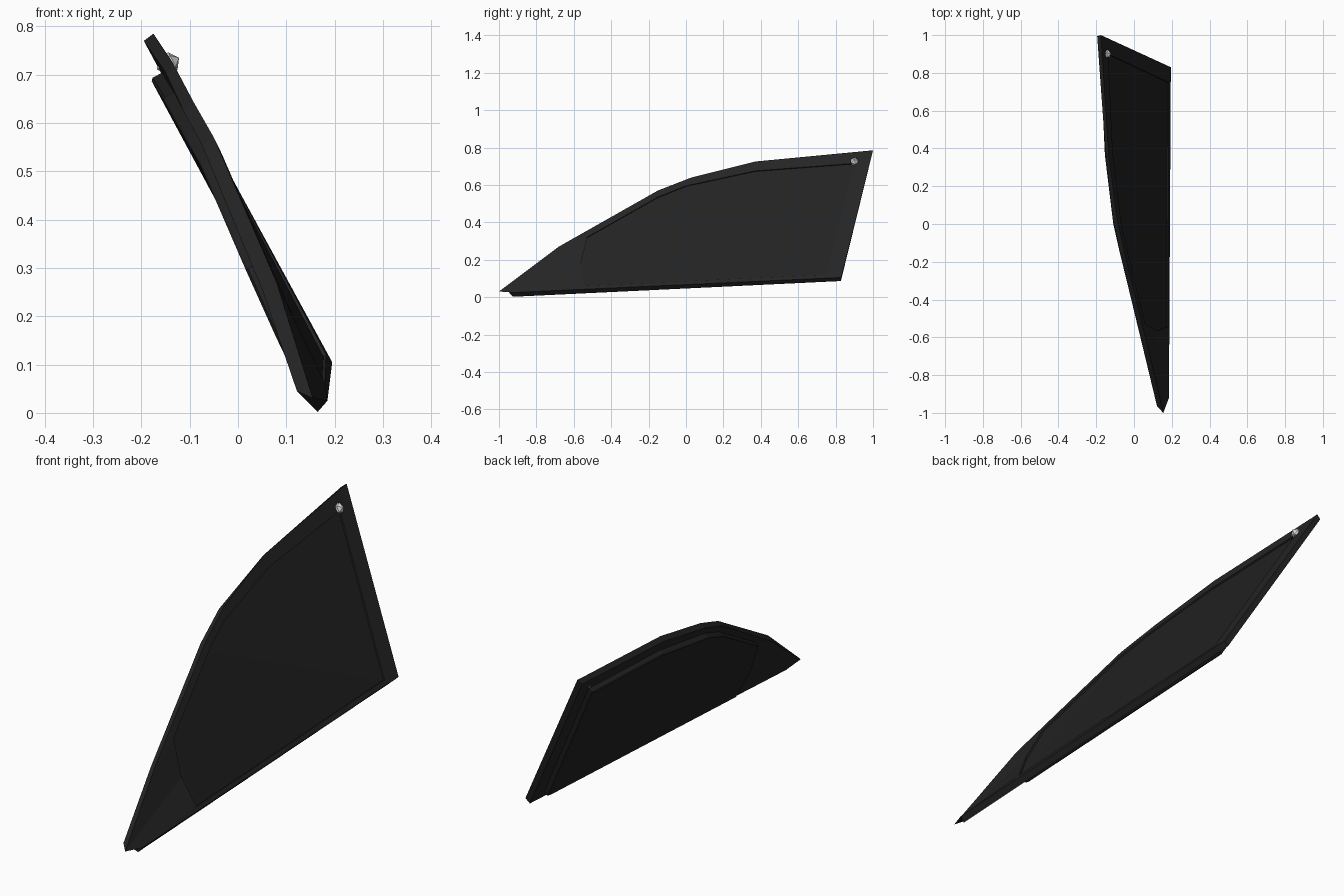
import bpy
import bmesh
from mathutils import Vector

cube = bpy.data.objects.get("Cube")
if cube:
    bpy.data.objects.remove(cube, do_unlink=True)


def material(name, rgb, rough):
    mat = bpy.data.materials.new(name)
    mat.use_nodes = True
    mat.diffuse_color = (*rgb, 1)
    shader = mat.node_tree.nodes["Principled BSDF"]
    shader.inputs["Base Color"].default_value = (*rgb, 1)
    shader.inputs["Roughness"].default_value = rough
    return mat


frame_black = material("frame black", (0.018, 0.018, 0.018), 0.6)
pane_black = material("pane black", (0.016, 0.016, 0.016), 0.6)
stud_white = material("stud white", (0.7, 0.7, 0.7), 0.5)

# Direction pointing out of the leaning panel
OUT = Vector((0.88, 0, 0.47)).normalized()


def finish(bm, name, mat):
    bmesh.ops.recalc_face_normals(bm, faces=bm.faces)
    mesh = bpy.data.meshes.new(name)
    bm.to_mesh(mesh)
    bm.free()
    obj = bpy.data.objects.new(name, mesh)
    bpy.context.collection.objects.link(obj)
    mesh.materials.append(mat)
    return obj


def loft(name, rings, mat, closed):
    """Join matching rings with quads, either capped or looped into a frame."""
    bm = bmesh.new()
    loops = [[bm.verts.new(p) for p in ring] for ring in rings]
    pairs = list(zip(loops, loops[1:]))
    if closed:
        pairs.append((loops[-1], loops[0]))
    for a, b in pairs:
        for i in range(len(a)):
            j = (i + 1) % len(a)
            bm.faces.new((a[i], a[j], b[j], b[i]))
    if not closed:
        caps = [bm.faces.new(loops[0]), bm.faces.new(loops[-1])]
        bmesh.ops.triangulate(bm, faces=caps)
    return finish(bm, name, mat)


def shift(ring, depth, scale=1.0):
    centre = sum(ring, Vector()) / len(ring)
    return [centre + (p - centre) * scale + OUT * depth for p in ring]


# Outlines run from the front tip, over the top edge, down the rear edge
outer_edge = [Vector(p) for p in (
    (0.155, -1, 0.03), (0.08, -0.68, 0.27), (-0.05, -0.15, 0.57), (-0.09, 0.03, 0.64),
    (-0.135, 0.37, 0.725), (-0.175, 1, 0.785), (0.195, 0.83, 0.105), (0.185, -0.92, 0.025))]
inner_edge = [Vector(p) for p in (
    (0.122, -0.965, 0.045), (0.052, -0.675, 0.25), (-0.075, -0.15, 0.555), (-0.113, 0.03, 0.625),
    (-0.15, 0.37, 0.705), (-0.195, 0.995, 0.77), (0.175, 0.828, 0.086), (0.165, -0.925, 0.002))]
opening = [Vector(p) for p in (
    (0.123, -0.565, 0.18), (0.06, -0.53, 0.32), (-0.033, -0.15, 0.535), (-0.067, 0, 0.595),
    (-0.112, 0.37, 0.675), (-0.137, 0.9, 0.715), (0.183, 0.75, 0.12), (0.18, -0.545, 0.06))]

# Frame around the opening
loft("window_frame", [opening, outer_edge, inner_edge, shift(opening, -0.024)],
     frame_black, closed=True)

# Pane, sunk slightly outside and standing proud inside
loft("window_pane", [shift(opening, -0.007), shift(opening, -0.045),
                     shift(opening, -0.05, 0.985)], pane_black, closed=False)

# Faceted stud through the upper rear corner
bm = bmesh.new()
bmesh.ops.create_icosphere(bm, subdivisions=1, radius=1)
bmesh.ops.scale(bm, verts=bm.verts, vec=(0.024, 0.024, 0.026))
stud = finish(bm, "corner_stud", stud_white)
stud.rotation_euler = OUT.to_track_quat("Z", "Y").to_euler()
stud.location = (-0.145, 0.9, 0.723)
